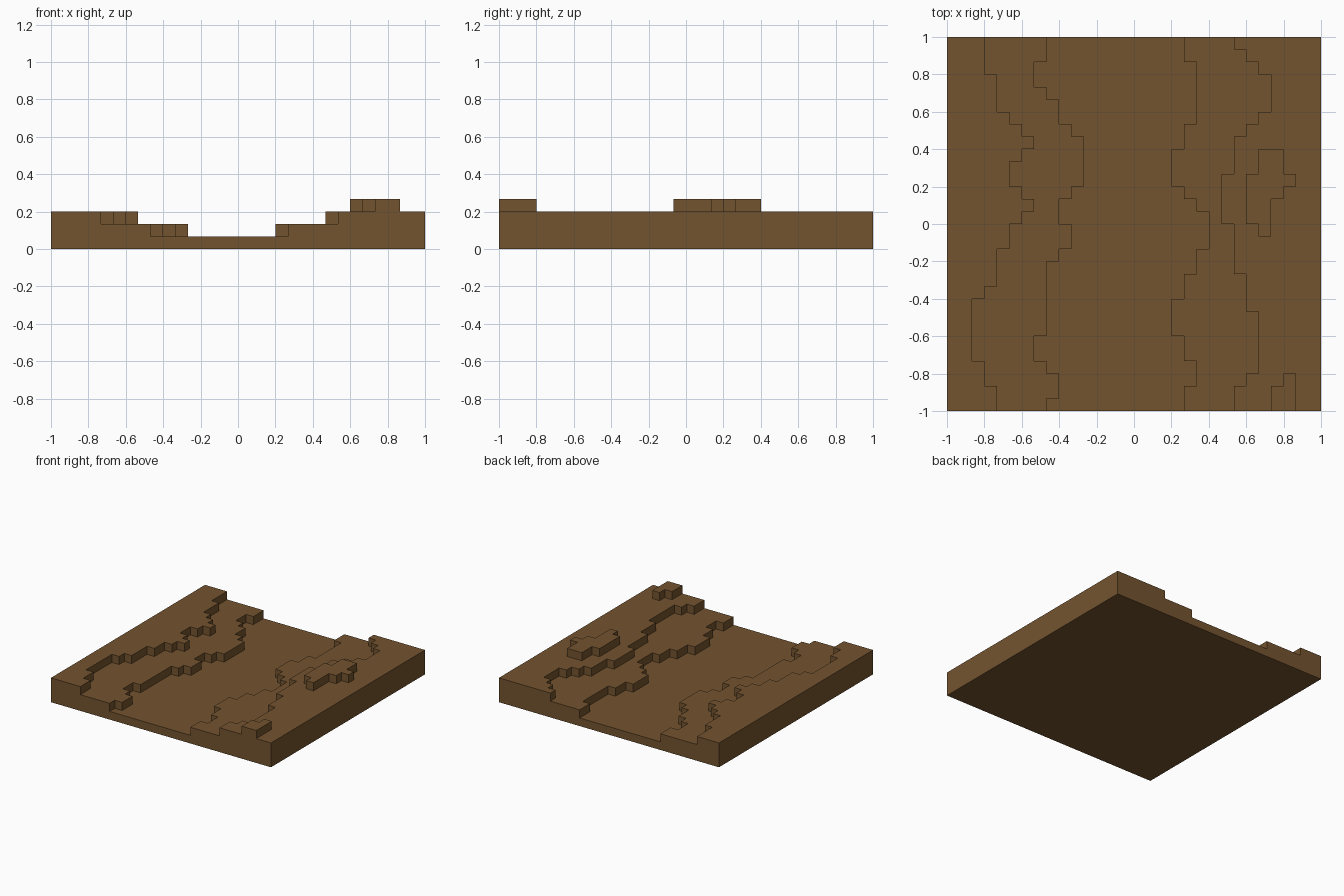
import bpy
import bmesh
import math

if "Cube" in bpy.data.objects:
    bpy.data.objects.remove(bpy.data.objects["Cube"], do_unlink=True)

N = 30            # cells along each side
S = 2.0 / N       # cell size, also the height of one terrace step

# Terrace edges as (column, number of rows), running from back to front
LEFT_UPPER = [(3, 3), (4, 3), (5, 1), (6, 1), (7, 1), (6, 1), (5, 2), (6, 1),
              (7, 1), (6, 1), (5, 2), (4, 3), (3, 1), (2, 5), (3, 2), (4, 2)]
LEFT_LOWER = [(8, 2), (7, 2), (8, 1), (9, 2), (10, 1), (11, 4), (10, 1), (9, 2),
              (10, 2), (9, 1), (8, 6), (7, 2), (8, 1), (9, 2), (8, 1)]
RIGHT_LOWER = [(19, 2), (20, 5), (19, 2), (18, 3), (19, 1), (20, 1), (21, 3),
               (20, 2), (19, 2), (18, 3), (19, 2), (20, 2), (19, 2)]
RIGHT_UPPER = [(23, 1), (24, 1), (25, 1), (26, 3), (25, 1), (24, 1), (23, 3),
               (22, 4), (23, 4), (24, 3), (25, 5), (24, 1), (23, 2)]
# Mounds on the right bank: (first row, end row, first column, end column)
MOUNDS = [(9, 11, 25, 27), (11, 12, 24, 28), (12, 13, 24, 27), (13, 15, 24, 26),
          (15, 16, 25, 26), (27, 28, 27, 28), (28, 30, 26, 28)]


def expand(runs):
    return [col for col, count in runs for _ in range(count)]


# Height of every cell in steps
lu, ll, rl, ru = map(expand, (LEFT_UPPER, LEFT_LOWER, RIGHT_LOWER, RIGHT_UPPER))
height = {}
for r in range(N):
    for c in range(N):
        height[c, r] = 1 + (c < ll[r]) + (c < lu[r]) + (c >= rl[r]) + (c >= ru[r])
for r0, r1, c0, c1 in MOUNDS:
    for r in range(r0, r1):
        for c in range(c0, c1):
            height[c, r] = 4

bm = bmesh.new()
verts = {}


def face(*corners):
    """Add a face from grid corners (column, row, level), sharing vertices."""
    for k in corners:
        if k not in verts:
            verts[k] = bm.verts.new((k[0] * S - 1, 1 - k[1] * S, k[2] * S))
    bm.faces.new([verts[k] for k in corners])


for (c, r), h in height.items():
    # Ground surface and underside
    ring = [(c, r + 1), (c + 1, r + 1), (c + 1, r), (c, r)]
    face(*[(x, y, h) for x, y in ring])
    face(*[(x, y, 0) for x, y in reversed(ring)])
    # Step walls down to each lower neighbour or to the outer edge
    for i, (dc, dr) in enumerate([(0, 1), (1, 0), (0, -1), (-1, 0)]):
        a, b = ring[i], ring[(i + 1) % 4]
        for k in range(height.get((c + dc, r + dr), 0), h):
            face((*a, k), (*b, k), (*b, k + 1), (*a, k + 1))

# Merge the cells into large flat faces
bmesh.ops.dissolve_limit(bm, angle_limit=math.radians(1),
                         verts=bm.verts[:], edges=bm.edges[:])
mesh = bpy.data.meshes.new("terraced_riverbed")
bm.to_mesh(mesh)
bm.free()
terrain = bpy.data.objects.new("terraced_riverbed", mesh)
bpy.context.collection.objects.link(terrain)

# Earth colour
earth = bpy.data.materials.new("earth_brown")
colour = (0.175, 0.088, 0.028, 1)
earth.diffuse_color = colour
earth.use_nodes = True
bsdf = next(n for n in earth.node_tree.nodes if n.type == 'BSDF_PRINCIPLED')
bsdf.inputs["Base Color"].default_value = colour
bsdf.inputs["Roughness"].default_value = 0.9
mesh.materials.append(earth)
